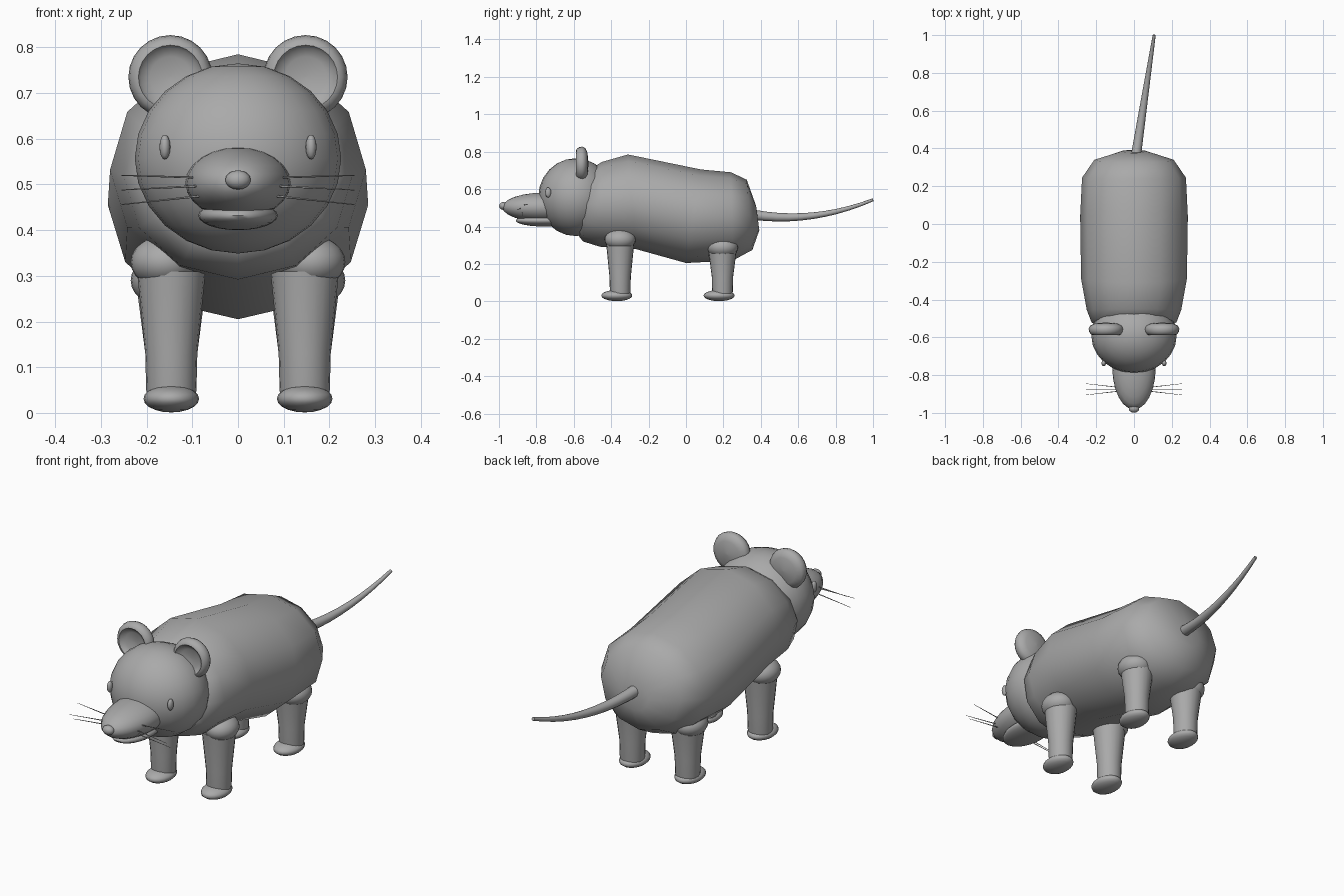
import bpy
import bmesh
from math import sin, cos, pi, radians
from mathutils import Vector, Matrix

cube = bpy.data.objects.get("Cube")
if cube:
    bpy.data.objects.remove(cube, do_unlink=True)

grey = bpy.data.materials.new("soft grey")
grey.use_nodes = True
grey.diffuse_color = (0.4, 0.4, 0.4, 1)
grey.node_tree.nodes["Principled BSDF"].inputs["Base Color"].default_value = (0.4, 0.4, 0.4, 1)


def finish(name, bm, sharp=60):
    bmesh.ops.recalc_face_normals(bm, faces=bm.faces)
    mesh = bpy.data.meshes.new(name)
    bm.to_mesh(mesh)
    bm.free()
    obj = bpy.data.objects.new(name, mesh)
    bpy.context.collection.objects.link(obj)
    mesh.materials.append(grey)
    bpy.ops.object.select_all(action='DESELECT')
    obj.select_set(True)
    bpy.context.view_layer.objects.active = obj
    bpy.ops.object.shade_smooth_by_angle(angle=radians(sharp))
    return obj


def ellipsoid(name, centre, radii, segments=24):
    bm = bmesh.new()
    bmesh.ops.create_uvsphere(bm, u_segments=segments, v_segments=segments // 2, radius=1)
    bm.transform(Matrix.Translation(centre) @ Matrix.Diagonal((*radii, 1)))
    return finish(name, bm)


def loft(name, rings, sharp=60):
    """Skin a list of equal rings of points and cap both ends."""
    bm = bmesh.new()
    loops = [[bm.verts.new(p) for p in ring] for ring in rings]
    count = len(loops[0])
    for a, b in zip(loops, loops[1:]):
        for i in range(count):
            j = (i + 1) % count
            bm.faces.new((a[i], a[j], b[j], b[i]))
    bm.faces.new(loops[0])
    bm.faces.new(loops[-1])
    return finish(name, bm, sharp)


def circle(count):
    return [(sin(2 * pi * i / count), cos(2 * pi * i / count)) for i in range(count)]


def tube(name, points, radii, sides=10):
    """Tapering tube lying mostly along its own path."""
    pts = [Vector(p) for p in points]
    rings = []
    for i, p in enumerate(pts):
        way = pts[min(i + 1, len(pts) - 1)] - pts[max(i - 1, 0)]
        side = way.cross(Vector((0, 0, 1))).normalized()
        up = side.cross(way).normalized()
        rings.append([p + (side * s + up * c) * radii[i] for s, c in circle(sides)])
    return loft(name, rings)


# Body: slanted rings given as top y, top z, bottom y, bottom z, half width
body = [
    (-0.51, 0.68, -0.59, 0.37, 0.18),
    (-0.49, 0.72, -0.55, 0.32, 0.225),
    (-0.45, 0.745, -0.46, 0.292, 0.25),
    (-0.31, 0.785, -0.27, 0.28, 0.28),
    (0.08, 0.705, 0.0, 0.205, 0.285),
    (0.24, 0.69, 0.25, 0.218, 0.275),
    (0.325, 0.65, 0.355, 0.275, 0.21),
    (0.375, 0.51, 0.392, 0.38, 0.07),
]
loft("body", [[(w * s, (yt + yb) / 2 + c * (yt - yb) / 2, (zt + zb) / 2 + c * (zt - zb) / 2)
               for s, c in circle(12)] for yt, zt, yb, zb, w in body], 70)

# Head, muzzle, jaw and nose
ellipsoid("head", (0, -0.59, 0.557), (0.226, 0.2, 0.208))
ellipsoid("muzzle", (0, -0.76, 0.503), (0.115, 0.222, 0.078))
ellipsoid("lower_jaw", (0, -0.76, 0.432), (0.087, 0.15, 0.032))
ellipsoid("nose", (0, -0.977, 0.51), (0.028, 0.022, 0.021), 16)

# Ear cross-section: radius and depth, from the dished front round to the back
ear = [(0.002, -0.012), (0.045, -0.015), (0.064, -0.024), (0.07, -0.033), (0.08, -0.03),
       (0.089, -0.016), (0.092, 0.0), (0.085, 0.016), (0.06, 0.028), (0.002, 0.034)]

for side, sx in (("left", 1), ("right", -1)):
    loft(f"{side}_ear", [[(sx * 0.148 + r * s, -0.555 + d, 0.735 + r * c)
                          for s, c in circle(24)] for r, d in ear])
    ellipsoid(f"{side}_eye", (sx * 0.16, -0.737, 0.582), (0.012, 0.016, 0.027), 16)

    # Whiskers: inner height, outer height, inner y, outer y
    for n, (z0, z1, y0, y1) in enumerate(((0.515, 0.52, -0.865, -0.845),
                                          (0.497, 0.488, -0.885, -0.905),
                                          (0.475, 0.456, -0.875, -0.875))):
        tube(f"{side}_whisker_{n + 1}", [(sx * 0.08, y0, z0), (sx * 0.255, y1, z1)],
             (0.0025, 0.001), 6)

    # Legs with rounded tops and flat oval feet
    for place, y, lift in (("front", -0.352, 0), ("hind", 0.195, -0.04)):
        x = sx * 0.146
        leg = [(0.03, 0.052), (0.05, 0.055), (0.13, 0.057), (0.31 + lift, 0.075)]
        loft(f"{side}_{place}_leg", [[(x + r * s, y + r * c, z) for s, c in circle(20)]
                                     for z, r in leg])
        ellipsoid(f"{side}_{place}_shoulder", (sx * 0.16, y, 0.33 + lift), (0.075, 0.083, 0.058))
        ellipsoid(f"{side}_{place}_foot", (x, y - 0.018, 0.031), (0.061, 0.083, 0.03), 20)

# Tail: gentle upward sweep
steps = [i / 10 for i in range(11)]
tube("tail", [(0.01 + 0.097 * t, 0.36 + 0.64 * t, 0.463 - 0.1 * t + 0.18 * t * t) for t in steps],
     [0.027 - 0.019 * t for t in steps], 12)
